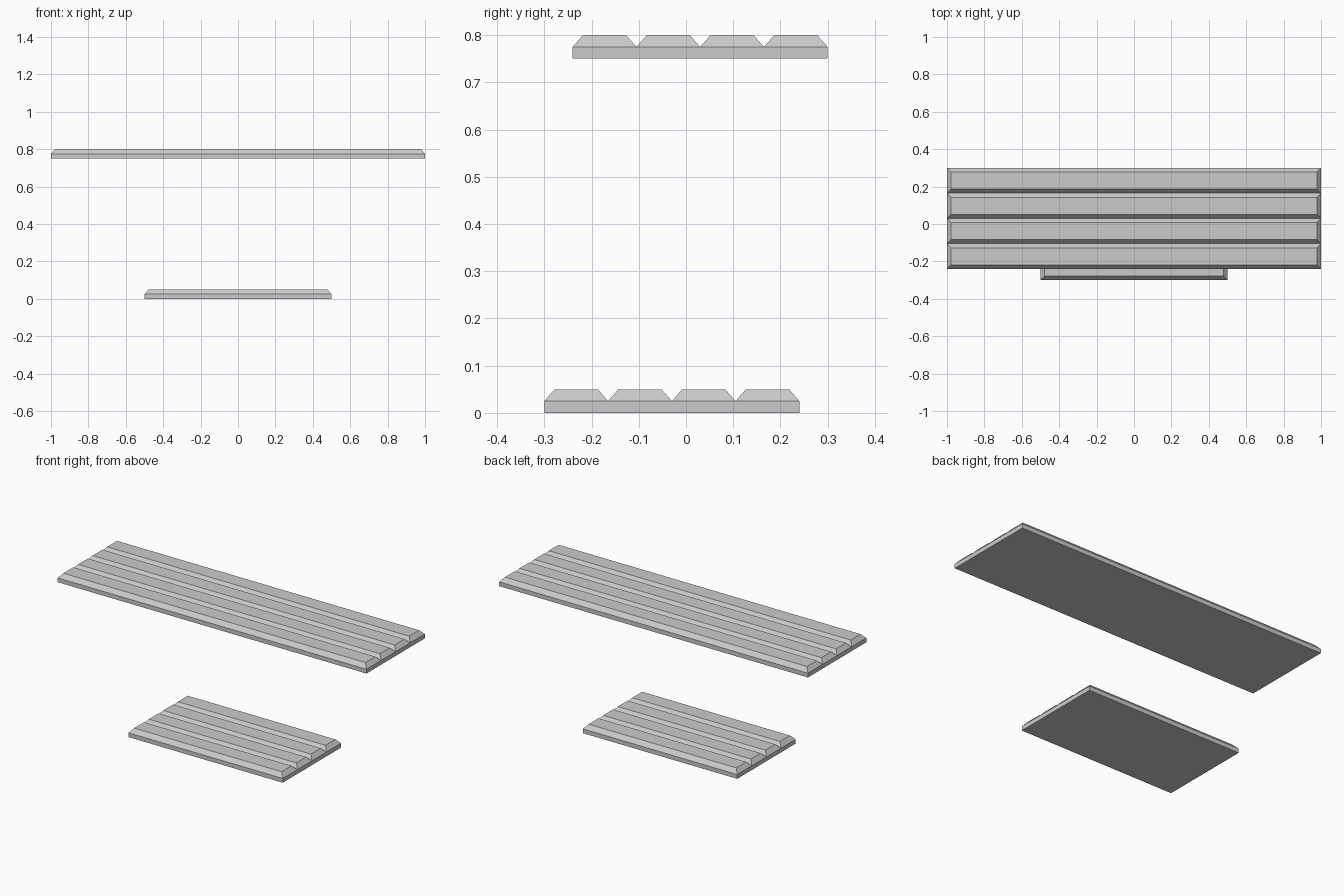
import bpy, bmesh

if "Cube" in bpy.data.objects:
    bpy.data.objects.remove(bpy.data.objects["Cube"])

PITCH = 0.135     # width of one slat
WALL = 0.025      # height of the straight side
THICK = 0.05      # full slat height
INSET = 0.022     # chamfer width


def slats(name, half_x, y0, z0, count):
    """Solid panel of joined slats, each with a chamfered top, V grooves between."""
    bm = bmesh.new()
    y_end = y0 + count * PITCH

    def v(x, y, z):
        return bm.verts.new((x, y, z0 + z))

    base = [v(-half_x, y0, 0), v(half_x, y0, 0), v(half_x, y_end, 0), v(-half_x, y_end, 0)]
    left = [v(-half_x, y0 + i * PITCH, WALL) for i in range(count + 1)]
    right = [v(half_x, y0 + i * PITCH, WALL) for i in range(count + 1)]

    # underside and straight walls
    bm.faces.new(base[::-1])
    bm.faces.new((base[0], base[1], right[0], left[0]))
    bm.faces.new((base[2], base[3], left[-1], right[-1]))
    bm.faces.new([base[1], base[2]] + right[::-1])
    bm.faces.new([base[3], base[0]] + left)

    # chamfered tops
    for i in range(count):
        low = [left[i], right[i], right[i + 1], left[i + 1]]
        xa = half_x - INSET
        ya, yb = y0 + i * PITCH + INSET, y0 + (i + 1) * PITCH - INSET
        top = [v(-xa, ya, THICK), v(xa, ya, THICK), v(xa, yb, THICK), v(-xa, yb, THICK)]
        bm.faces.new(top)
        for k in range(4):
            n = (k + 1) % 4
            bm.faces.new((low[k], low[n], top[n], top[k]))

    bmesh.ops.recalc_face_normals(bm, faces=bm.faces)
    mesh = bpy.data.meshes.new(name)
    bm.to_mesh(mesh)
    bm.free()
    bpy.context.collection.objects.link(bpy.data.objects.new(name, mesh))


# each level: three joined slats plus a separate rear slat
for level, half_x, y0, z0 in (("lower_step", 0.5, -0.30, 0.0),
                              ("upper_shelf", 1.0, -0.24, 0.75)):
    slats(level + "_front_slats", half_x, y0, z0, 3)
    slats(level + "_rear_slat", half_x, y0 + 3 * PITCH, z0, 1)
